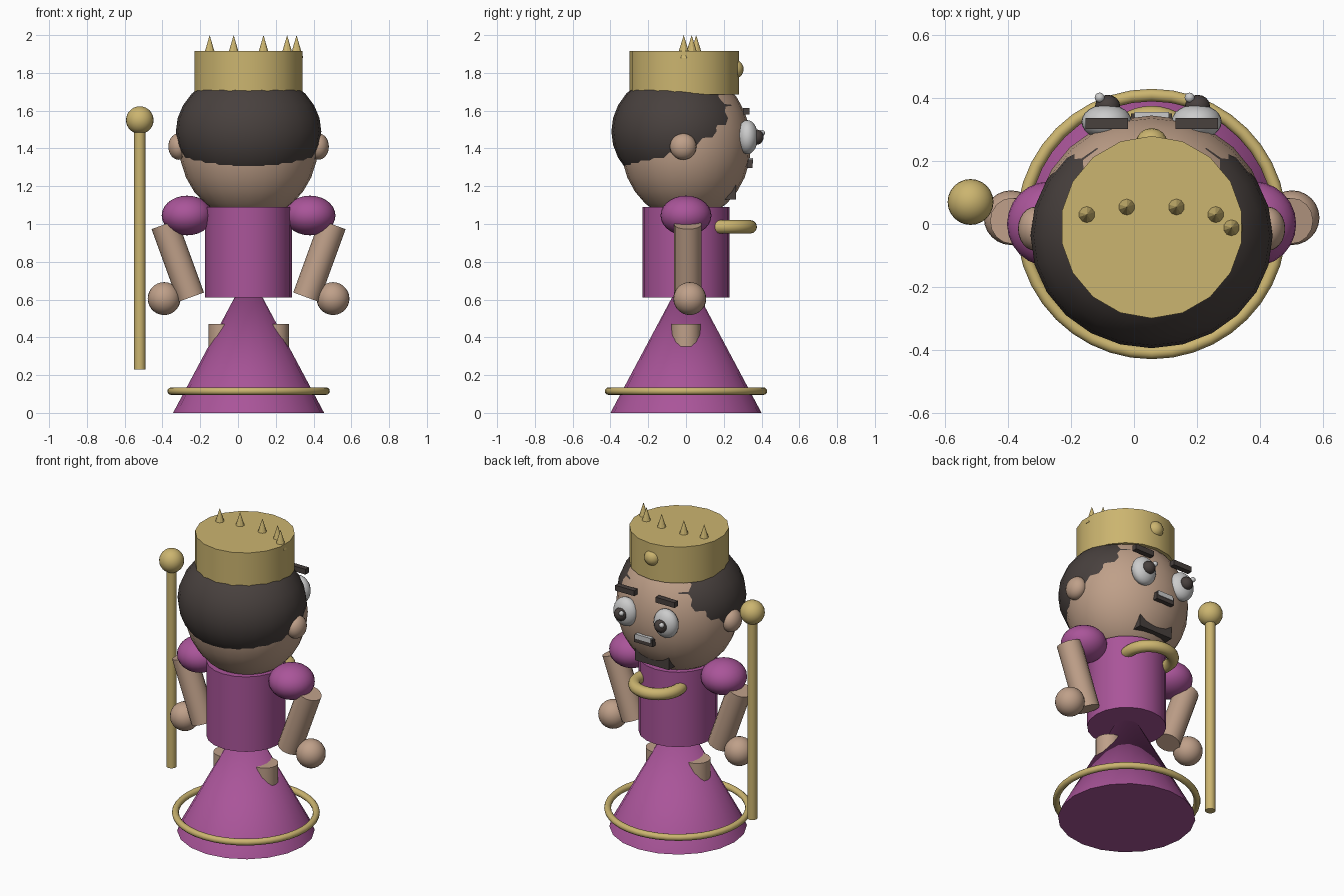
import bpy, math

if "Cube" in bpy.data.objects:
    bpy.data.objects.remove(bpy.data.objects["Cube"])

CX = 0.056  # body axis; the scepter shifts the whole model sideways


def material(name, rgb):
    m = bpy.data.materials.new(name)
    m.diffuse_color = (*rgb, 1)
    m.use_nodes = True
    m.node_tree.nodes["Principled BSDF"].inputs["Base Color"].default_value = m.diffuse_color
    return m


PURPLE = material("purple_cloth", (0.40, 0.09, 0.32))
GOLD = material("gold", (0.60, 0.46, 0.16))
SKIN = material("skin", (0.52, 0.35, 0.25))
DARK = material("dark_hair", (0.065, 0.052, 0.048))


def finish(name, mat, smooth=True):
    o = bpy.context.object
    o.name = name
    if mat:
        o.data.materials.append(mat)
    bpy.ops.object.transform_apply(location=False, rotation=False, scale=True)
    if smooth:
        bpy.ops.object.shade_smooth_by_angle(angle=math.radians(40))
    return o


def ball(name, loc, radii, mat, seg=24, rings=14):
    bpy.ops.mesh.primitive_uv_sphere_add(segments=seg, ring_count=rings, radius=1, location=loc)
    bpy.context.object.scale = radii
    return finish(name, mat)


def cone(name, loc, z0, z1, r0, r1, mat, seg=16, smooth=True):
    bpy.ops.mesh.primitive_cone_add(vertices=seg, radius1=r0, radius2=r1, depth=z1 - z0,
                                    location=(loc[0], loc[1], (z0 + z1) / 2))
    return finish(name, mat, smooth)


def box(name, loc, size, mat):
    bpy.ops.mesh.primitive_cube_add(size=1, location=loc)
    bpy.context.object.scale = size
    return finish(name, mat, False)


def ring(name, loc, major, minor, mat):
    bpy.ops.mesh.primitive_torus_add(major_segments=40, minor_segments=12, location=loc,
                                     major_radius=major, minor_radius=minor)
    return finish(name, mat)


# Gown
cone("skirt", (CX, 0), 0, 0.75, 0.40, 0.0, PURPLE, 20)
ring("skirt_hoop", (CX, 0, 0.115), 0.41, 0.02, GOLD)
cone("torso", (CX, 0), 0.61, 1.09, 0.23, 0.23, PURPLE, 20)
ring("collar_ring", (CX, 0.2, 0.985), 0.14, 0.036, GOLD)

# Head and hair
ball("head", (CX, 0, 1.42), (0.368, 0.345, 0.40), SKIN)
ball("hair", (CX, -0.038, 1.49), (0.385, 0.357, 0.32), DARK)

# Paired parts
for side, s in (("left", -1), ("right", 1)):
    cone("leg_" + side, (CX + s * 0.135, 0), 0.05, 0.47, 0.078, 0.078, SKIN)
    ball("sleeve_" + side, (CX + s * 0.325, 0, 1.045), (0.135, 0.135, 0.105), PURPLE)
    arm = cone("arm_" + side, (CX + s * 0.375, 0.01), 0.60, 1.01, 0.073, 0.073, SKIN)
    arm.rotation_euler = (0, s * math.radians(20), 0)
    ball("hand_" + side, (CX + s * 0.447, 0.02, 0.605), (0.087,) * 3, SKIN)
    ball("ear_" + side, (CX + s * 0.37, -0.015, 1.41), (0.055, 0.07, 0.07), SKIN)
    ex = CX + s * 0.143
    ball("eye_" + side, (ex, 0.325, 1.46), (0.08, 0.056, 0.09), None)
    ball("pupil_" + side, (ex + 0.003, 0.375, 1.46), (0.04, 0.036, 0.04), DARK, 16, 10)
    ball("eye_glint_" + side, (ex - 0.022, 0.402, 1.482), (0.016,) * 3, None, 12, 8)
    box("brow_" + side, (ex, 0.32, 1.597), (0.135, 0.034, 0.034), DARK)

# Mouth, teeth and beard
box("mouth", (CX, 0.337, 1.318), (0.13, 0.03, 0.045), DARK)
box("teeth", (CX, 0.34, 1.335), (0.11, 0.032, 0.03), None)
box("beard", (CX, 0.20, 1.18), (0.24, 0.13, 0.10), DARK)

# Crown with spikes and front stud
cone("crown_band", (CX, -0.01), 1.685, 1.917, 0.29, 0.29, GOLD, 18)
for i, (x, y) in enumerate([(-0.15, 0.03), (-0.023, 0.054), (0.135, 0.054), (0.26, 0.03), (0.31, -0.012)]):
    cone(f"crown_spike_{i + 1}", (x, y), 1.88, 2.0, 0.037, 0, GOLD, 10, False)
ball("crown_stud", (CX, 0.258, 1.82), (0.05, 0.047, 0.05), GOLD, 16, 10)

# Scepter
cone("scepter_rod", (-0.52, 0.07), 0.23, 1.55, 0.03, 0.03, GOLD)
ball("scepter_knob", (-0.52, 0.07, 1.55), (0.073,) * 3, GOLD)
